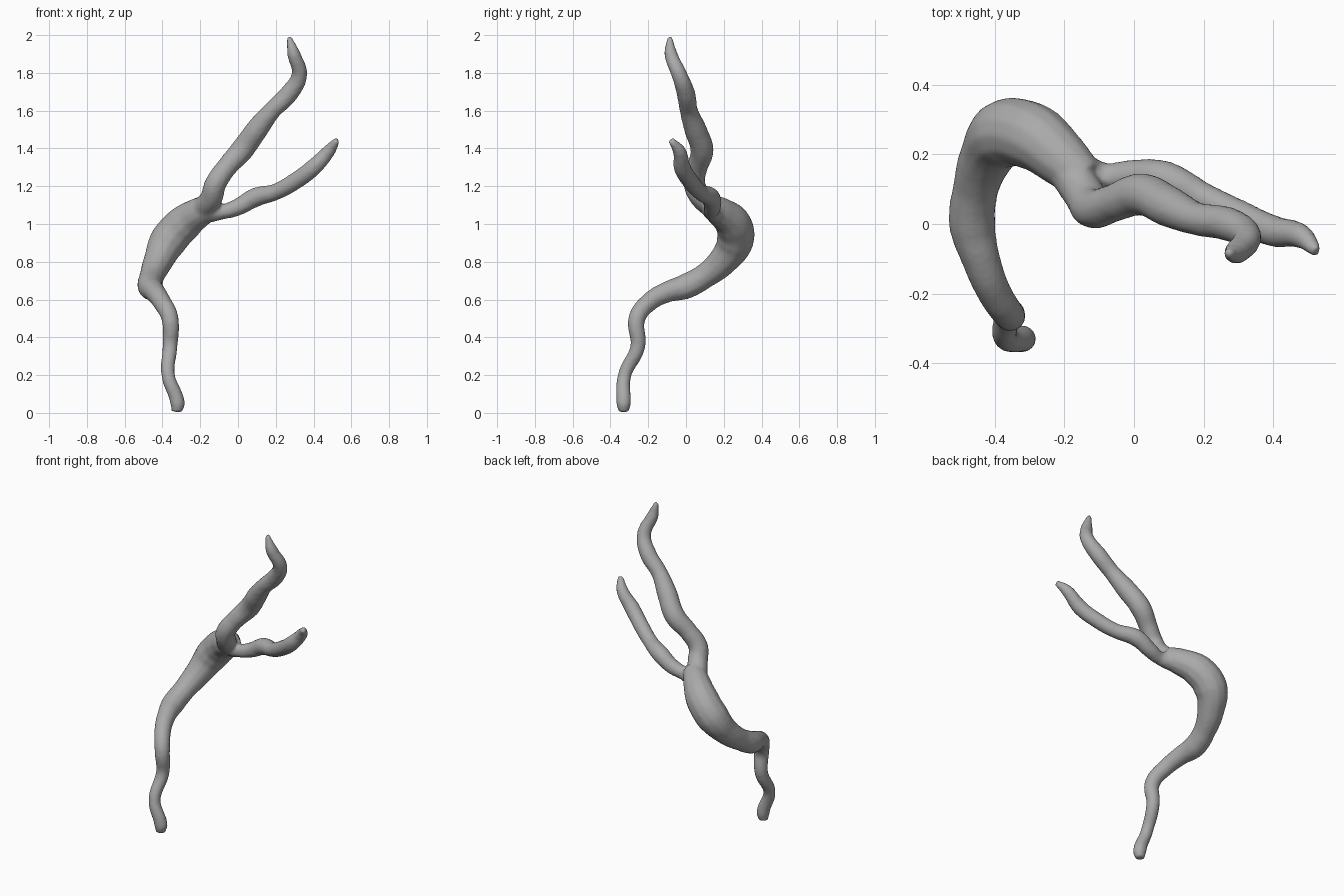
import bpy

cube = bpy.data.objects.get("Cube")
if cube:
    bpy.data.objects.remove(cube, do_unlink=True)

bark = bpy.data.materials.new("grey bark")
bark.use_nodes = True
colour = (0.4, 0.4, 0.4, 1)
bark.diffuse_color = colour
bark.node_tree.nodes["Principled BSDF"].inputs["Base Color"].default_value = colour


def limb(name, points):
    """Tapering tube through (x, y, z, radius) points."""
    curve = bpy.data.curves.new(name, "CURVE")
    curve.dimensions = "3D"
    curve.bevel_depth = 1
    curve.bevel_resolution = 4
    curve.resolution_u = 6
    curve.use_fill_caps = True
    spline = curve.splines.new("BEZIER")
    spline.bezier_points.add(len(points) - 1)
    for p, (x, y, z, r) in zip(spline.bezier_points, points):
        p.co = (x, y, z)
        p.radius = r
        p.handle_left_type = p.handle_right_type = "AUTO"
    obj = bpy.data.objects.new(name, curve)
    bpy.context.collection.objects.link(obj)
    return obj


# Crooked trunk from the foot, back through the elbow, to the fork
trunk = limb("branch", [
    (-.325, -.33, .005, .028), (-.32, -.33, .05, .04), (-.37, -.325, .2, .036),
    (-.36, -.255, .35, .04), (-.36, -.26, .5, .046), (-.405, -.19, .59, .05),
    (-.44, -.1, .64, .056), (-.465, 0, .67, .068), (-.455, .1, .725, .066),
    (-.42, .2, .81, .08), (-.37, .26, .91, .1), (-.29, .25, 1.0, .098),
    (-.2, .18, 1.065, .08), (-.14, .125, 1.1, .062)])

# Tall upper fork with a hooked tip
upper = limb("upper_fork", [
    (-.2, .17, 1.07, .06), (-.14, .08, 1.14, .06), (-.12, .045, 1.21, .058),
    (-.06, .06, 1.3, .055), (.02, .085, 1.39, .062), (.1, .05, 1.5, .06),
    (.18, .015, 1.6, .048), (.27, 0, 1.69, .05), (.325, -.035, 1.79, .042),
    (.295, -.08, 1.9, .036), (.27, -.085, 1.992, .014)])

# Lower side fork
lower = limb("lower_fork", [
    (-.18, .16, 1.06, .06), (-.08, .135, 1.065, .04), (0, .14, 1.09, .046),
    (.09, .13, 1.14, .052), (.2, .075, 1.17, .044), (.3, .025, 1.225, .046),
    (.4, -.02, 1.3, .046), (.48, -.035, 1.385, .036), (.525, -.08, 1.445, .018)])

# Join the limbs and blend them into one skin
bpy.ops.object.select_all(action="DESELECT")
for obj in (trunk, upper, lower):
    obj.select_set(True)
bpy.context.view_layer.objects.active = trunk
bpy.ops.object.convert(target="MESH")
bpy.ops.object.join()
branch = bpy.context.view_layer.objects.active
branch.data.materials.clear()
branch.data.materials.append(bark)
remesh = branch.modifiers.new("blend", "REMESH")
remesh.mode = "VOXEL"
remesh.voxel_size = 0.011
remesh.use_smooth_shade = True
soften = branch.modifiers.new("soften", "SMOOTH")
soften.factor = 0.5
soften.iterations = 4
